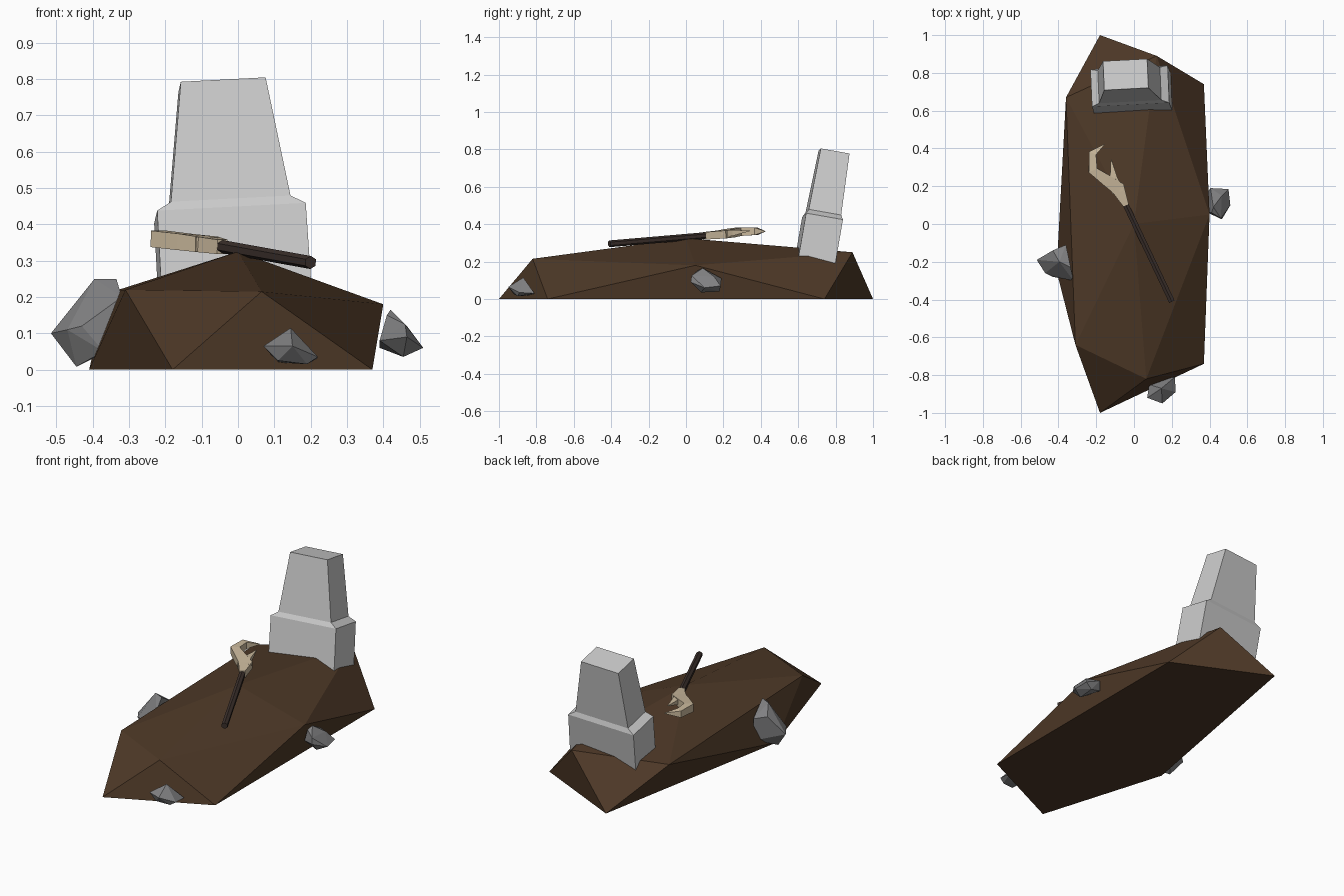
import bpy, bmesh, math
from mathutils import Vector, Matrix

if "Cube" in bpy.data.objects:
    bpy.data.objects.remove(bpy.data.objects["Cube"])


def material(name, rgb):
    m = bpy.data.materials.new(name)
    m.diffuse_color = (*rgb, 1)
    m.use_nodes = True
    m.node_tree.nodes["Principled BSDF"].inputs["Base Color"].default_value = m.diffuse_color
    return m


def finish(name, bm, mat=None, matrix=None):
    bmesh.ops.recalc_face_normals(bm, faces=bm.faces)
    me = bpy.data.meshes.new(name)
    bm.to_mesh(me)
    bm.free()
    ob = bpy.data.objects.new(name, me)
    bpy.context.collection.objects.link(ob)
    if mat:
        me.materials.append(mat)
    if matrix:
        ob.matrix_world = matrix
    return ob


def hull(name, points, mat):
    """Faceted lump: the convex hull of a few corner points."""
    bm = bmesh.new()
    for p in points:
        bm.verts.new(p)
    res = bmesh.ops.convex_hull(bm, input=bm.verts)
    loose = [v for v in bm.verts if not v.link_faces]
    bmesh.ops.delete(bm, geom=loose, context='VERTS')
    bmesh.ops.dissolve_limit(bm, angle_limit=math.radians(2),
                             verts=bm.verts, edges=bm.edges)
    return finish(name, bm, mat)


def bridge(bm, rings):
    """Skin between successive rings and cap both ends."""
    n = len(rings[0])
    for a, b in zip(rings, rings[1:]):
        for i in range(n):
            j = (i + 1) % n
            bm.faces.new((a[i], a[j], b[j], b[i]))
    bm.faces.new(rings[0])
    bm.faces.new(rings[-1])


def tube(bm, path, sides):
    """Sweep along (x, y, z, half_width, half_height) stations."""
    pts = [Vector(p[:3]) for p in path]
    rings = []
    for k, (p, s) in enumerate(zip(pts, path)):
        t = (pts[min(k + 1, len(pts) - 1)] - pts[max(k - 1, 0)]).normalized()
        side = t.cross(Vector((0, 0, 1))).normalized()
        up = side.cross(t)
        angles = [math.tau * (i + 0.5) / sides for i in range(sides)]
        rings.append([bm.verts.new(p + side * s[3] * math.cos(a) + up * s[4] * math.sin(a))
                      for a in angles])
    bridge(bm, rings)


soil = material("soil", (0.075, 0.040, 0.020))
wood = material("dark_wood", (0.045, 0.030, 0.025))
bone = material("bone", (0.60, 0.49, 0.34))
rock = material("rock", (0.22, 0.22, 0.225))

# Earth mound
hull("mound", [
    (-.18, 1, 0), (.37, .74, 0), (.37, -.74, 0), (-.18, -1, 0), (-.41, -.25, 0),
    (.12, .89, .25), (.40, .05, .18), (.065, -.82, .215), (-.31, -.64, .22),
    (-.36, .67, .21), (0, 0, .325)], soil)

# Leaning headstone: wide plinth, bevelled shoulder, tapered slab
bm = bmesh.new()
rings = []
for w, d, z in [(.207, .10, -.05), (.205, .10, .235), (.165, .088, .26), (.117, .078, .595)]:
    rings.append([bm.verts.new((sx * w, sy * d, z))
                  for sx, sy in ((-1, -1), (1, -1), (1, 1), (-1, 1))])
bridge(bm, rings)
finish("headstone", bm, None,
       Matrix.Translation((-.008, .69, .2)) @ Matrix.Rotation(math.radians(3), 4, 'Z')
       @ Matrix.Rotation(math.radians(-3), 4, 'Y') @ Matrix.Rotation(math.radians(-10), 4, 'X'))

# Staff shaft lying on the mound
bm = bmesh.new()
tube(bm, [(.2, -.41, .295, .018, .018), (-.05, .115, .34, .018, .018)], 6)
finish("staff_shaft", bm, wood)

# Bone hook on the staff, with a side spike
bm = bmesh.new()
tube(bm, [(-.043, .10, .338, .022, .028), (-.085, .19, .345, .052, .030),
          (-.15, .235, .352, .042, .032), (-.218, .285, .36, .035, .032),
          (-.219, .375, .362, .028, .028), (-.155, .423, .362, .002, .002)], 4)
finish("staff_hook", bm, bone)
bm = bmesh.new()
tube(bm, [(-.085, .17, .345, .045, .028), (-.108, .245, .353, .028, .022),
          (-.121, .343, .365, .002, .002)], 4)
tube(bm, [(-.06, .13, .342, .025, .022), (-.053, .205, .35, .002, .002)], 4)
finish("staff_spikes", bm, bone)

# Loose stones around the edge
hull("stone_left", [
    (-.515, -.19, .10), (-.47, -.26, .11), (-.445, -.22, .008), (-.43, -.28, .12),
    (-.395, -.20, .25), (-.335, -.23, .25), (-.36, -.11, .18), (-.43, -.14, .2),
    (-.32, -.30, .2), (-.37, -.29, .05), (-.36, -.12, .05)], rock)
hull("stone_right", [
    (.42, .09, .165), (.41, .06, .15), (.46, .03, .125), (.465, .15, .12),
    (.405, .19, .11), (.5, .185, .07), (.51, .10, .06), (.455, .08, .035),
    (.46, .18, .04), (.465, .025, .09), (.39, .06, .08), (.39, .17, .06)], rock)
hull("stone_front", [
    (.07, -.92, .065), (.08, -.85, .06), (.145, -.87, .115), (.15, -.95, .065),
    (.16, -.86, .09), (.22, -.89, .035), (.217, -.81, .03), (.11, -.92, .025),
    (.19, -.90, .015), (.11, -.83, .02)], rock)
